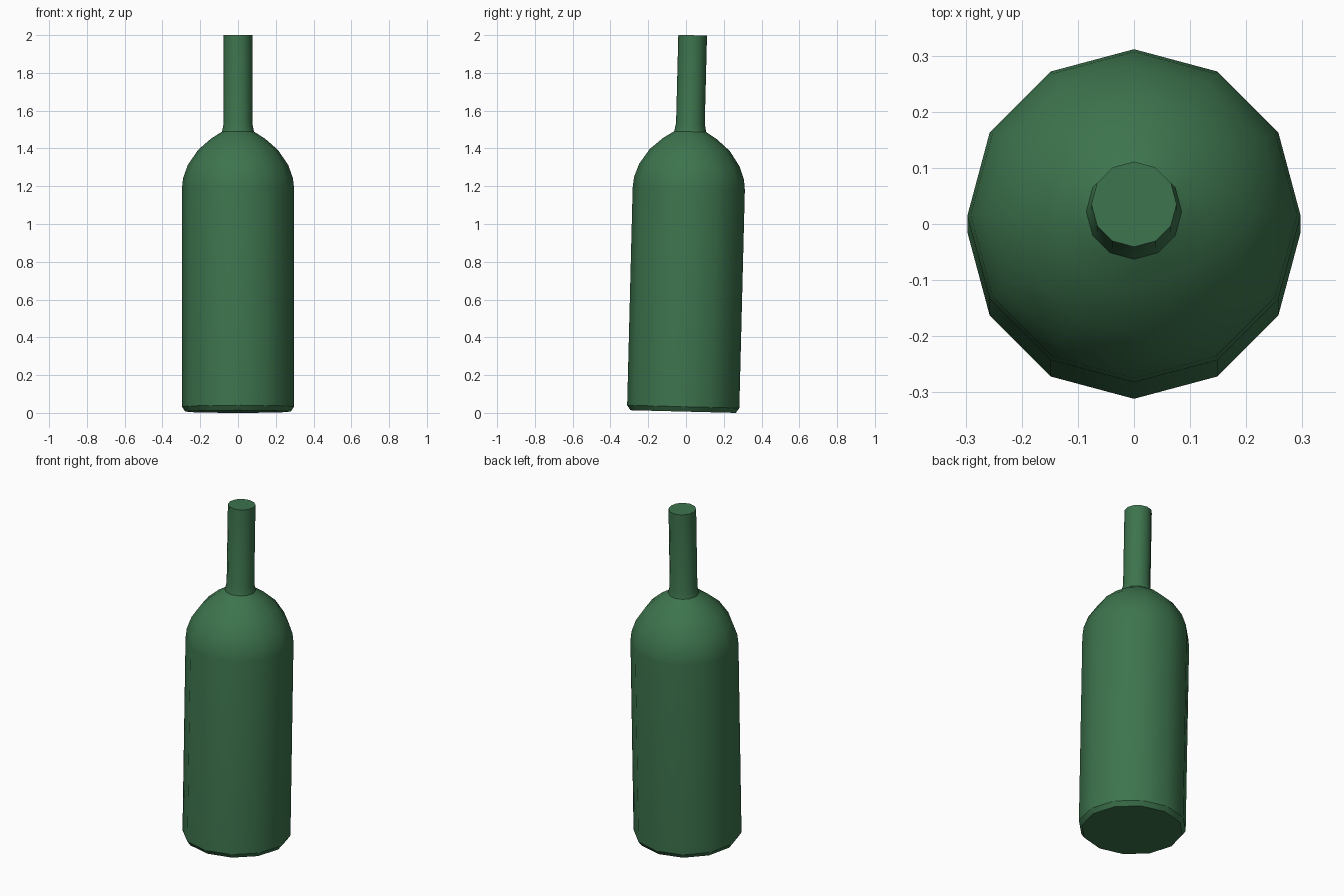
import bpy, bmesh, math
from mathutils import Matrix

if "Cube" in bpy.data.objects:
    bpy.data.objects.remove(bpy.data.objects["Cube"])

SIDES = 12
TILT = math.radians(-1.45)   # the bottle leans slightly towards the back

# outline of the bottle: (radius, height along its axis)
PROFILE = [(0.279, 0.0), (0.297, 0.026),                       # chamfered foot
           (0.297, 1.18), (0.291, 1.235), (0.266, 1.305),      # body and shoulder
           (0.212, 1.385), (0.142, 1.446), (0.085, 1.482),
           (0.076, 1.525), (0.076, 1.993)]                     # neck

glass = bpy.data.materials.new("bottle green")
glass.diffuse_color = (0.047, 0.175, 0.075, 1)
glass.use_nodes = True
glass.node_tree.nodes["Principled BSDF"].inputs["Base Color"].default_value = glass.diffuse_color

# revolve the outline into rings and bridge them
bm = bmesh.new()
rings = []
for r, h in PROFILE:
    rings.append([bm.verts.new((r * math.sin(2 * math.pi * i / SIDES),
                                -r * math.cos(2 * math.pi * i / SIDES), h))
                  for i in range(SIDES)])
for a, b in zip(rings, rings[1:]):
    for i in range(SIDES):
        j = (i + 1) % SIDES
        bm.faces.new((a[i], a[j], b[j], b[i]))
bm.faces.new(rings[0][::-1])   # base
bm.faces.new(rings[-1])        # closed mouth

# lean it, then centre it and stand it on the ground
bm.transform(Matrix.Rotation(TILT, 4, 'X'))
ys = [v.co.y for v in bm.verts]
zs = [v.co.z for v in bm.verts]
bm.transform(Matrix.Translation((0, -(min(ys) + max(ys)) / 2, -min(zs))))

mesh = bpy.data.meshes.new("bottle")
bm.to_mesh(mesh)
bm.free()
mesh.materials.append(glass)
bottle = bpy.data.objects.new("bottle", mesh)
bpy.context.collection.objects.link(bottle)
bpy.context.view_layer.objects.active = bottle
bottle.select_set(True)
bpy.ops.object.shade_smooth_by_angle(angle=math.radians(33))
